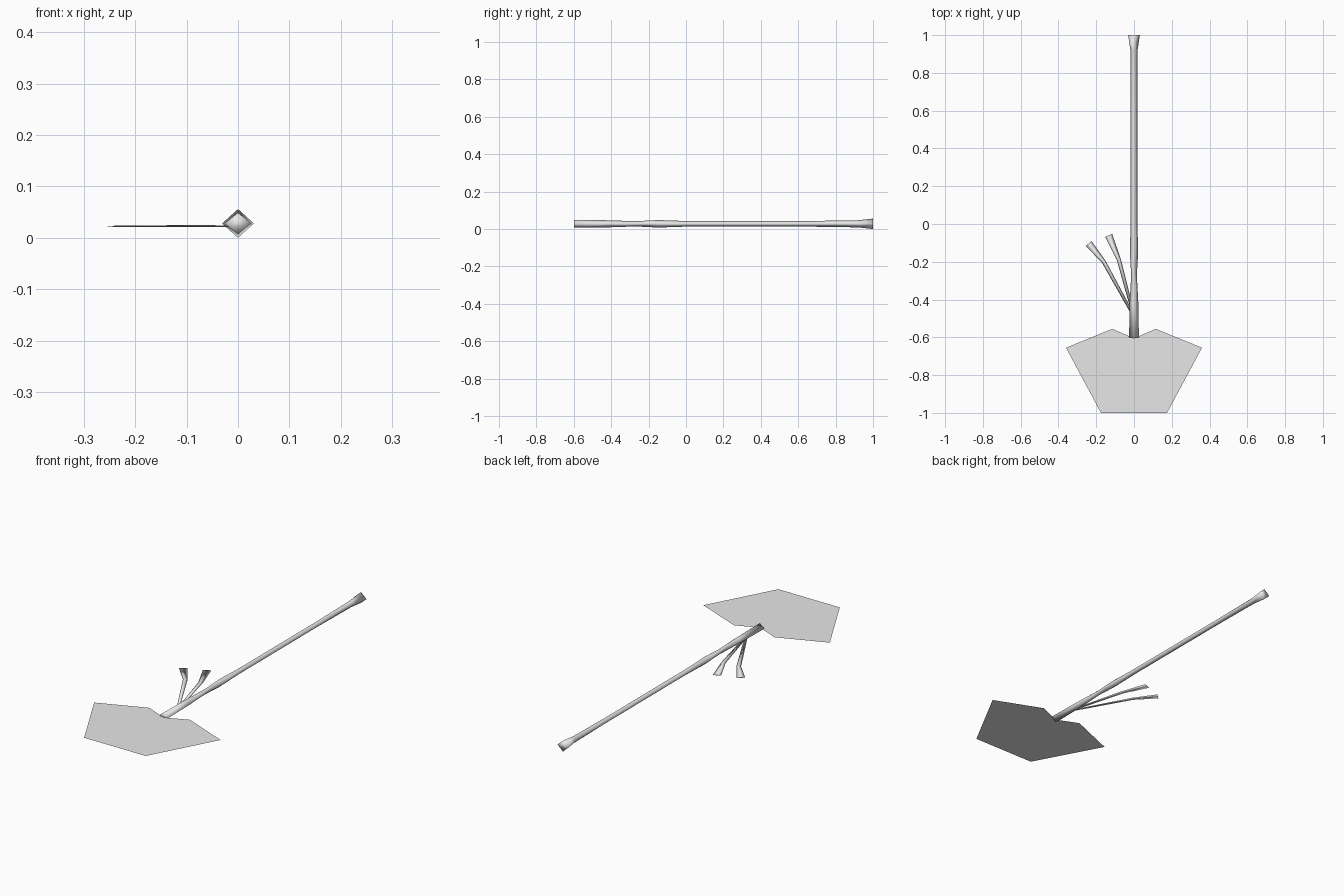
import bpy
import bmesh
from mathutils import Vector

cube = bpy.data.objects.get("Cube")
if cube:
    bpy.data.objects.remove(cube, do_unlink=True)

# One plain grey for every part
grey = bpy.data.materials.new("plain grey")
grey.use_nodes = True
grey.diffuse_color = (0.8, 0.8, 0.8, 1)
grey.node_tree.nodes["Principled BSDF"].inputs["Base Color"].default_value = (0.8, 0.8, 0.8, 1)


def add_object(name, bm, smooth):
    mesh = bpy.data.meshes.new(name)
    for face in bm.faces:
        face.smooth = smooth
    bm.to_mesh(mesh)
    bm.free()
    mesh.materials.append(grey)
    obj = bpy.data.objects.new(name, mesh)
    bpy.context.collection.objects.link(obj)
    return obj


def loft(name, sections):
    """Diamond cross-sections (x, y, z, half width, half height) joined along a path."""
    bm = bmesh.new()
    centres = [Vector(s[:3]) for s in sections]
    rings = []
    for i, (x, y, z, w, h) in enumerate(sections):
        along = centres[min(i + 1, len(centres) - 1)] - centres[max(i - 1, 0)]
        side = along.cross(Vector((0, 0, 1))).normalized() * w
        up = Vector((0, 0, h))
        rings.append([bm.verts.new(centres[i] + d) for d in (side, up, -side, -up)])
    for a, b in zip(rings, rings[1:]):
        for k in range(4):
            n = (k + 1) % 4
            bm.faces.new((a[k], a[n], b[n], b[k]))
    bm.faces.new(rings[0])
    bm.faces.new(rings[-1])
    bmesh.ops.recalc_face_normals(bm, faces=bm.faces)
    return add_object(name, bm, True)


# Long four-sided handle: swollen foot, pinched neck, flared end
Z = 0.028
handle_profile = [(-0.60, 0.026, 0.021), (-0.42, 0.023, 0.019), (-0.27, 0.015, 0.014),
                  (-0.15, 0.022, 0.020), (0.0, 0.018, 0.015), (0.65, 0.018, 0.015),
                  (0.92, 0.019, 0.019), (1.0, 0.031, 0.028)]
loft("handle", [(0, y, Z, w, h) for y, w, h in handle_profile])

# Two thin flat twigs growing from the right of the handle
ZT = 0.0225
loft("outer_twig", [(0, -0.49, ZT, 0.007, 0.0012), (-0.16, -0.20, ZT, 0.011, 0.0015),
                    (-0.24, -0.103, ZT, 0.020, 0.0012)])
loft("inner_twig", [(0, -0.49, ZT, 0.007, 0.0012), (-0.08, -0.19, ZT + 0.001, 0.011, 0.0018),
                    (-0.134, -0.06, ZT + 0.001, 0.020, 0.0015)])

# Flat brush head, one sheet with a notch at the handle, mirrored across x
half = [(0.0, -0.605), (0.0, -1.0), (0.175, -1.0), (0.36, -0.655), (0.115, -0.555)]
bm = bmesh.new()
bm.faces.new([bm.verts.new((x, y, 0.024)) for x, y in half])
head = add_object("brush_head", bm, False)
mirror = head.modifiers.new("mirror", 'MIRROR')
mirror.use_axis = (True, False, False)
mirror.use_clip = True
